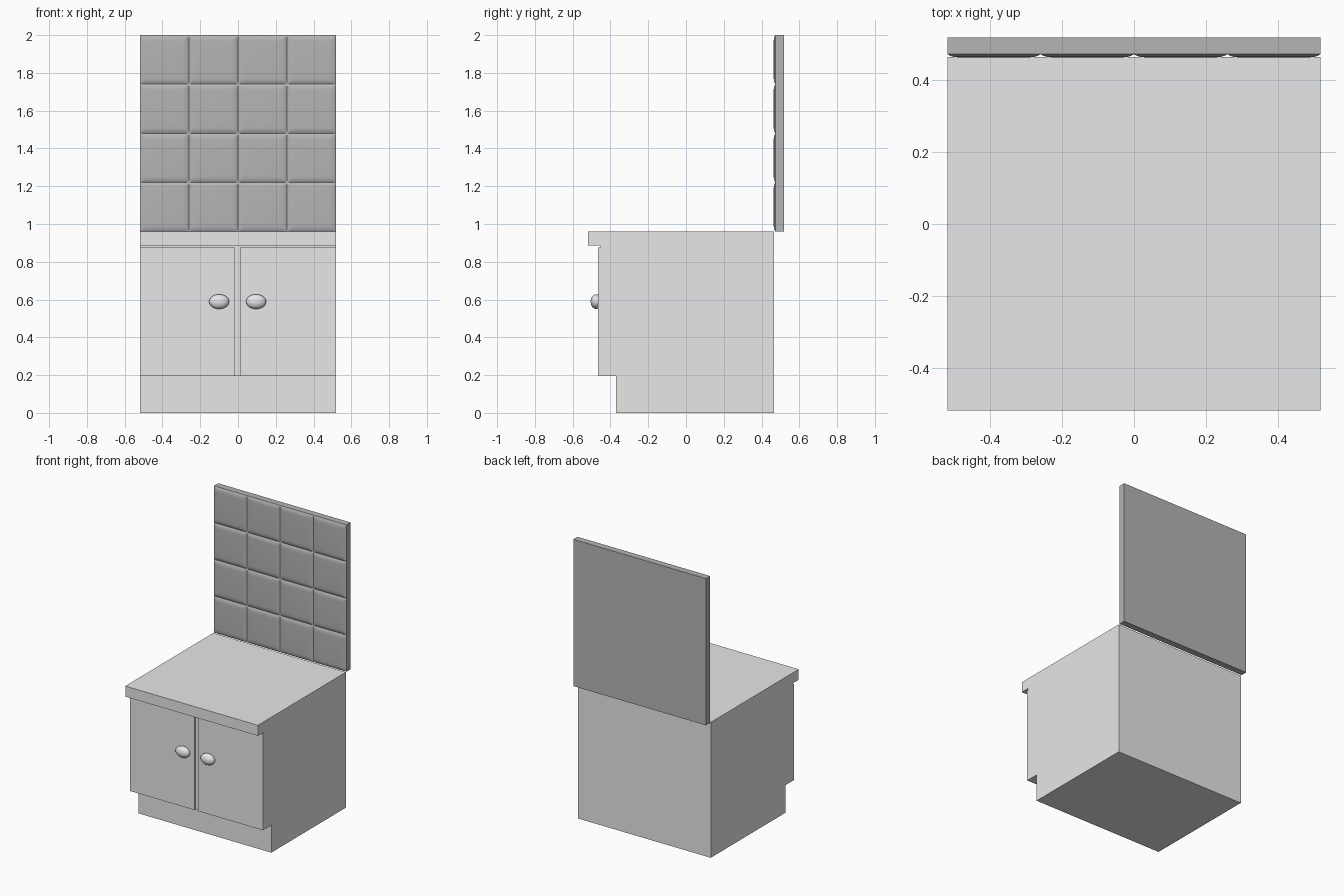
import bpy
import bmesh
import math

if "Cube" in bpy.data.objects:
    bpy.data.objects.remove(bpy.data.objects["Cube"], do_unlink=True)


def material(name, value):
    mat = bpy.data.materials.new(name)
    mat.use_nodes = True
    colour = (value, value, value, 1)
    mat.diffuse_color = colour
    mat.node_tree.nodes["Principled BSDF"].inputs["Base Color"].default_value = colour
    return mat


light_grey = material("light_grey", 0.8)
mid_grey = material("mid_grey", 0.46)
HALF = 0.52
BACK = 0.465


def finish(name, bm, mat):
    bmesh.ops.recalc_face_normals(bm, faces=bm.faces)
    mesh = bpy.data.meshes.new(name)
    bm.to_mesh(mesh)
    bm.free()
    mesh.materials.append(mat)
    obj = bpy.data.objects.new(name, mesh)
    bpy.context.collection.objects.link(obj)
    return obj


def smooth(obj, degrees):
    bpy.ops.object.select_all(action="DESELECT")
    obj.select_set(True)
    bpy.context.view_layer.objects.active = obj
    bpy.ops.object.shade_smooth_by_angle(angle=math.radians(degrees))


def box(name, x0, x1, y0, y1, z0, z1, mat):
    bm = bmesh.new()
    bmesh.ops.create_cube(bm, size=1)
    for v in bm.verts:
        v.co = (x1 if v.co.x > 0 else x0,
                y1 if v.co.y > 0 else y0,
                z1 if v.co.z > 0 else z0)
    return finish(name, bm, mat)


# Carcass and worktop share one side profile, with a toe kick below
profile = [(-0.52, 0.96), (BACK, 0.96), (BACK, 0), (-0.37, 0), (-0.37, 0.195),
           (-0.455, 0.195), (-0.455, 0.885), (-0.52, 0.885)]
bm = bmesh.new()
side = bm.faces.new([bm.verts.new((-HALF, y, z)) for y, z in profile])
extruded = bmesh.ops.extrude_face_region(bm, geom=[side], use_keep_orig=True)
moved = [g for g in extruded["geom"] if isinstance(g, bmesh.types.BMVert)]
bmesh.ops.translate(bm, verts=moved, vec=(2 * HALF, 0, 0))
finish("cabinet_body", bm, light_grey)

# Doors
box("right_door", -HALF, -0.015, -BACK, -0.45, 0.195, 0.875, light_grey)
box("left_door", 0.011, HALF, -BACK, -0.45, 0.195, 0.875, light_grey)

# Oval knobs
for name, x in (("right_knob", -0.1), ("left_knob", 0.096)):
    bm = bmesh.new()
    bmesh.ops.create_uvsphere(bm, u_segments=32, v_segments=16, radius=1)
    bmesh.ops.scale(bm, verts=bm.verts, vec=(0.053, 0.03, 0.039))
    bmesh.ops.translate(bm, verts=bm.verts, vec=(x, -0.475, 0.589))
    smooth(finish(name, bm, light_grey), 60)

# Tiled splashback: each tile is a pillow with rounded edges
TILE = 2 * HALF / 4
EDGE = 0.035
steps = [0, 0.15, 0.35, 0.6, 1]
cuts = [EDGE * s for s in steps] + [TILE - EDGE * s for s in reversed(steps)]
marks = [i * TILE + c for i in range(4) for c in cuts[:-1]] + [4 * TILE]


def edge_distance(u):
    r = u % TILE
    return min(r, TILE - r)


bm = bmesh.new()
rows = []
for w in marks:
    row = []
    for u in marks:
        d = min(edge_distance(u), edge_distance(w))
        fall = (1 - min(d / EDGE, 1)) ** 2.5
        row.append(bm.verts.new((u - HALF, 0.464 + 0.009 * fall, 0.96 + w)))
    rows.append(row)
for low, high in zip(rows, rows[1:]):
    for i in range(len(low) - 1):
        bm.faces.new((low[i], low[i + 1], high[i + 1], high[i]))

# Flat sides and back of the splashback
rim = [e for e in bm.edges if e.is_boundary]
result = bmesh.ops.extrude_edge_only(bm, edges=rim)
for g in result["geom"]:
    if isinstance(g, bmesh.types.BMVert):
        g.co.y = 0.52
back_rim = [e for e in result["geom"]
            if isinstance(e, bmesh.types.BMEdge) and e.is_boundary]
bmesh.ops.contextual_create(bm, geom=back_rim)
smooth(finish("tiled_splashback", bm, mid_grey), 35)
